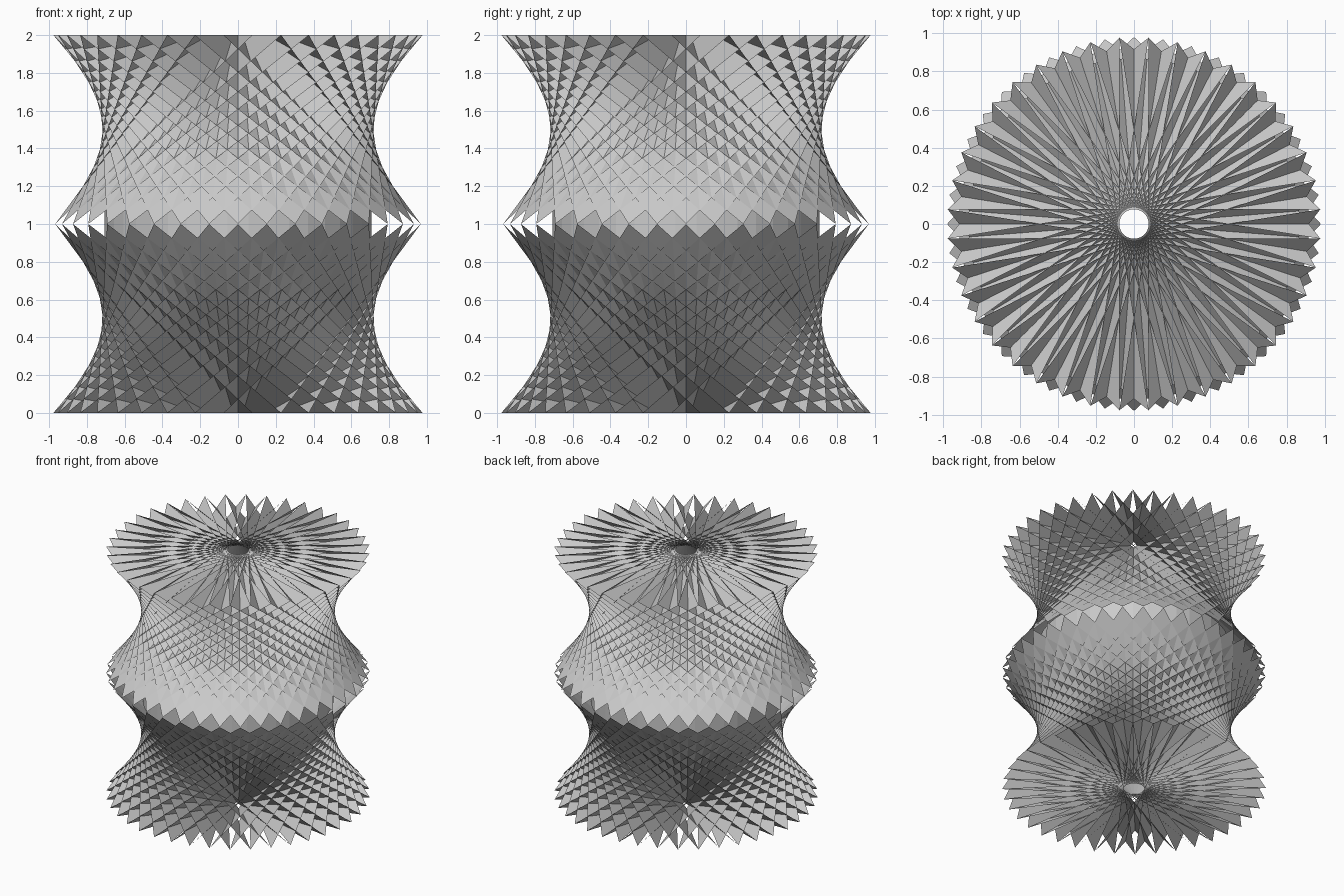
import bpy
import bmesh
from math import sin, cos, radians

if "Cube" in bpy.data.objects:
    bpy.data.objects.remove(bpy.data.objects["Cube"])

N = 40            # points per star ring
R = 0.98          # ring radius
STEP = 360 / N
HALF = 85.5       # half the angle spanned by each long chord


def ring_point(deg, z, r=R):
    a = radians(deg)
    return (r * cos(a), r * sin(a), z)


def make_object(name, bm):
    mesh = bpy.data.meshes.new(name)
    bm.to_mesh(mesh)
    bm.free()
    ob = bpy.data.objects.new(name, mesh)
    bpy.context.collection.objects.link(ob)
    return ob


def star_crown(name, z_chord, z_tip):
    """Long triangles: chord across the end ring, tip on the middle ring."""
    bm = bmesh.new()
    ends = [bm.verts.new(ring_point((k + 0.5) * STEP, z_chord)) for k in range(N)]
    tips = [bm.verts.new(ring_point(k * STEP, z_tip)) for k in range(N)]
    reach = round(HALF / STEP - 0.5)
    for k in range(N):
        tri = [ends[(k - reach - 1) % N], tips[k], ends[(k + reach) % N]]
        if z_chord < z_tip:
            tri.reverse()
        bm.faces.new(tri)
    return make_object(name, bm)


def core_band(name, r, z0, z1):
    """Short faceted wall seen through the gaps between the middle tips."""
    bm = bmesh.new()
    low = [bm.verts.new(ring_point((k + 0.5) * STEP, z0, r)) for k in range(N)]
    top = [bm.verts.new(ring_point((k + 0.5) * STEP, z1, r)) for k in range(N)]
    for k in range(N):
        j = (k + 1) % N
        bm.faces.new((low[k], low[j], top[j], top[k]))
    return make_object(name, bm)


# upper and lower star crowns meeting tip to tip, with the inner wall
star_crown("upper_star_crown", 2.0, 1.0)
star_crown("lower_star_crown", 0.0, 1.0)
core_band("inner_band", 0.71, 0.77, 1.23)
